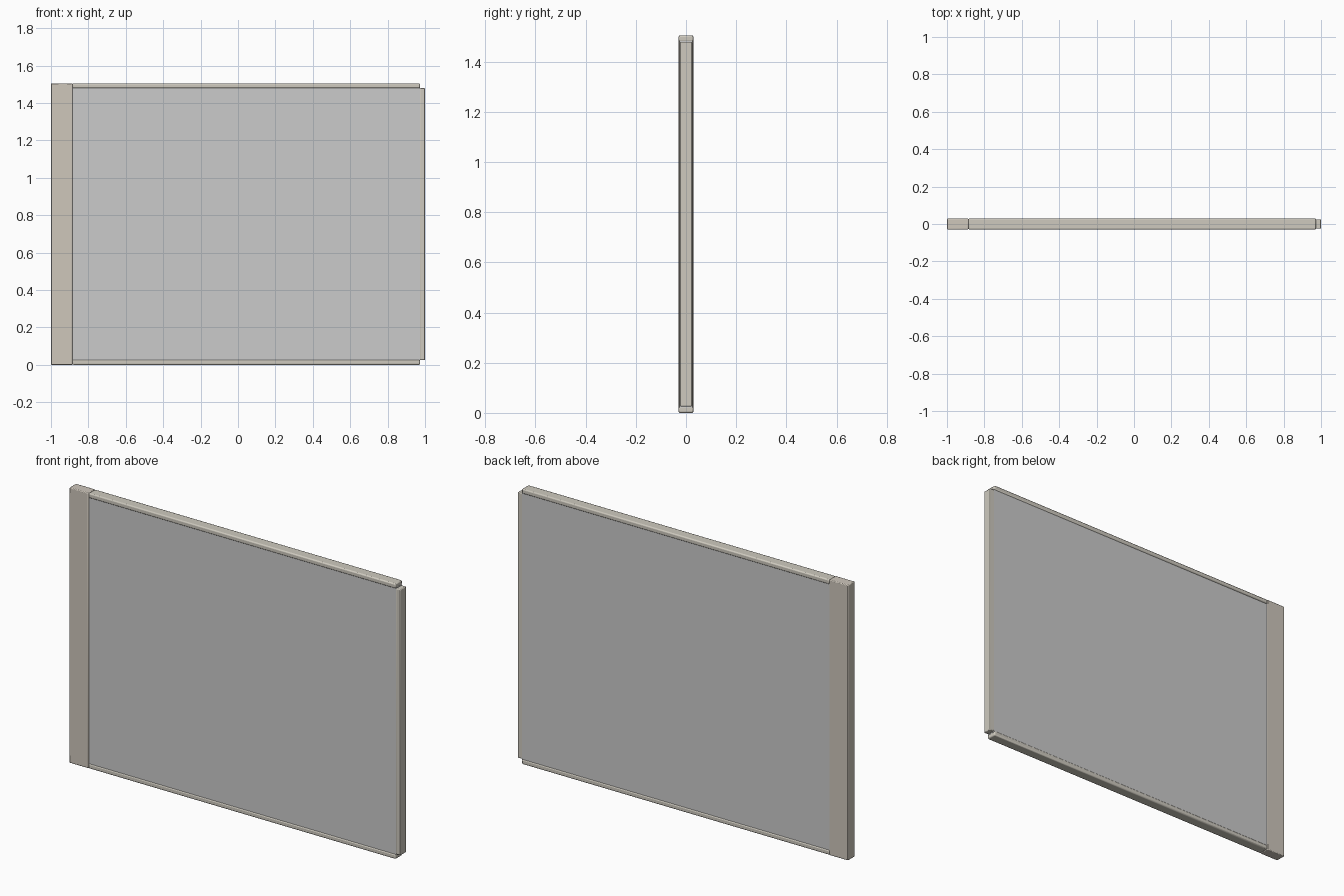
import bpy

if "Cube" in bpy.data.objects:
    bpy.data.objects.remove(bpy.data.objects["Cube"])


def box(name, lo, hi, bevel=0.0, color=None):
    bpy.ops.mesh.primitive_cube_add(size=1, location=[(a + b) / 2 for a, b in zip(lo, hi)])
    ob = bpy.context.object
    ob.name = name
    ob.scale = [b - a for a, b in zip(lo, hi)]
    bpy.ops.object.transform_apply(location=False, rotation=False, scale=True)
    if bevel:
        mod = ob.modifiers.new("Bevel", 'BEVEL')
        mod.width = bevel
        mod.segments = 2
        bpy.ops.object.shade_smooth_by_angle()
    if color:
        mat = bpy.data.materials.new(name + "_material")
        mat.diffuse_color = color
        mat.use_nodes = True
        mat.node_tree.nodes["Principled BSDF"].inputs["Base Color"].default_value = mat.diffuse_color
        ob.data.materials.append(mat)
    return ob


H = 1.505      # overall height
D = 0.029      # half depth of the frame
X0, X1 = -0.885, 0.973
FRAME = (0.62, 0.59, 0.52, 1)

# Wide post on the left
box("side_post", (-1, -D, 0), (X0, D, H), 0.004, (0.62, 0.57, 0.50, 1))

# Bottom and top rails
for name, z in (("bottom_rail", 0), ("top_rail", H - 0.026)):
    box(name, (X0, -D, z), (X1, D, z + 0.026), 0.006, FRAME)

# Narrow closing strip on the right
box("edge_strip", (X1 - 0.002, -0.025, 0.026), (1, 0.025, H - 0.026), 0.004, FRAME)

# Flat infill panel
box("panel", (X0, -0.025, 0.022), (X1, 0.025, H - 0.022), 0, (0.66, 0.66, 0.64, 1))
